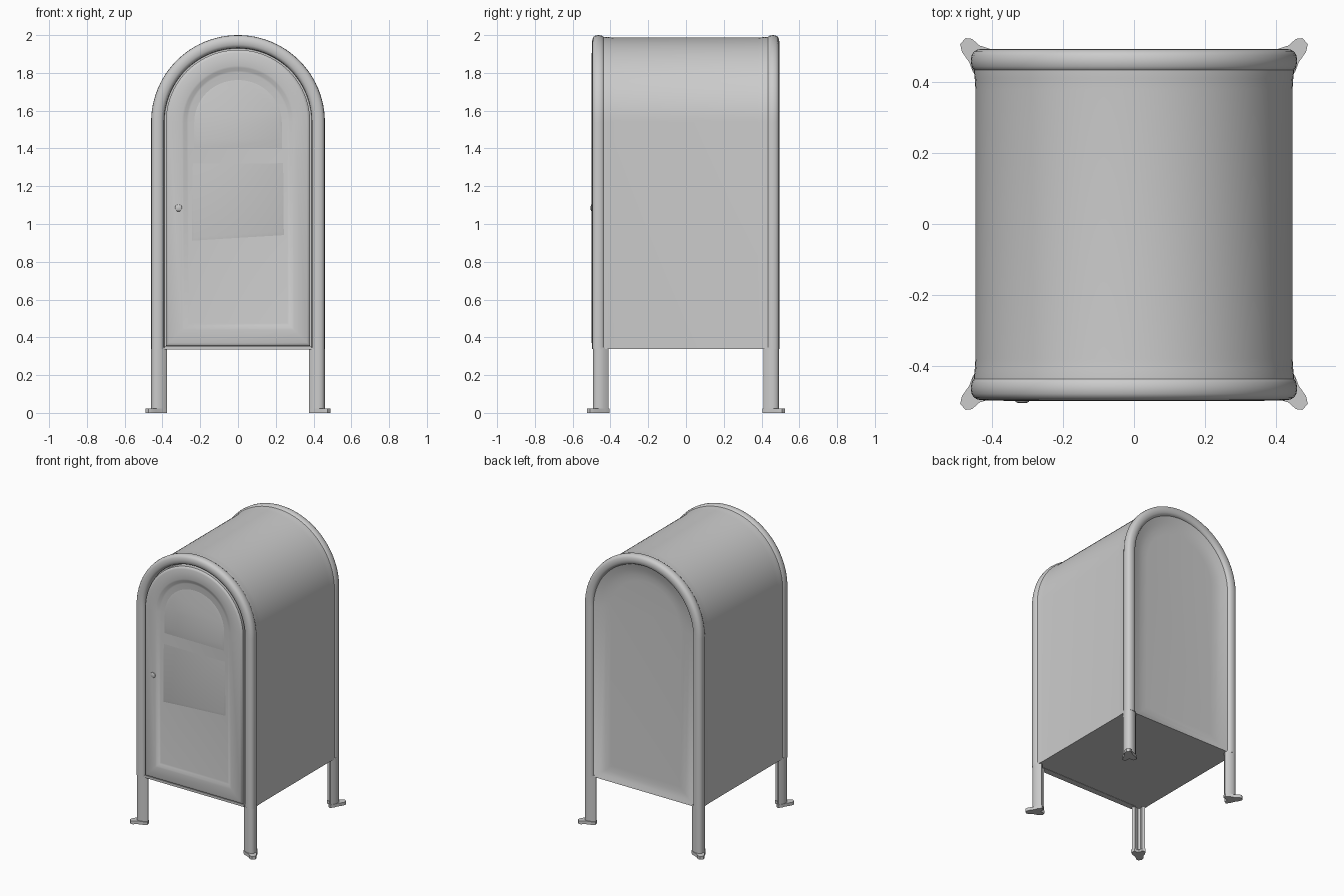
import bpy, bmesh, math

if "Cube" in bpy.data.objects:
    bpy.data.objects.remove(bpy.data.objects["Cube"])

ZC = 1.54          # height of the arch centre
FLOOR = 0.337      # underside of the box


def loft(name, rings, angle=40):
    """Skin a list of equal-length point rings and cap both ends."""
    bm = bmesh.new()
    vs = [[bm.verts.new(p) for p in r] for r in rings]
    n = len(vs[0])
    for a, b in zip(vs, vs[1:]):
        for i in range(n):
            j = (i + 1) % n
            bm.faces.new((a[i], a[j], b[j], b[i]))
    bm.faces.new(vs[0])
    bm.faces.new(vs[-1])
    bmesh.ops.recalc_face_normals(bm, faces=bm.faces)
    me = bpy.data.meshes.new(name)
    bm.to_mesh(me)
    bm.free()
    ob = bpy.data.objects.new(name, me)
    bpy.context.collection.objects.link(ob)
    bpy.ops.object.select_all(action='DESELECT')
    ob.select_set(True)
    bpy.context.view_layer.objects.active = ob
    bpy.ops.object.shade_smooth_by_angle(angle=math.radians(angle))
    return ob


def arch(hw, z0, y, seg=48):
    """Straight-sided round-topped outline; y is a number or a function of z."""
    pts = [(hw, z0)]
    for i in range(seg + 1):
        t = math.pi * i / seg
        pts.append((hw * math.cos(t), ZC + hw * math.sin(t)))
    pts.append((-hw, z0))
    return [(x, y(z) if callable(y) else y, z) for x, z in pts]


# Main box: round-topped shell, slightly flared to the frames, with a dished back panel
shell = [(0.451, -0.45), (0.451, -0.43), (0.449, -0.41), (0.447, -0.38),
         (0.447, 0.38), (0.449, 0.41), (0.451, 0.43), (0.451, 0.45)]
back = [(0.405, FLOOR, 0.478), (0.385, FLOOR + 0.01, 0.472), (0.35, FLOOR + 0.03, 0.461),
        (0.31, FLOOR + 0.06, 0.454), (0.27, FLOOR + 0.1, 0.452)]
loft("body", [arch(hw, FLOOR, y) for hw, y in shell] + [arch(*b) for b in back])


# Rounded edge frames around the front and back openings
def section():
    out = []
    for i in range(16):
        t = 2 * math.pi * i / 16
        c, s = math.cos(t), math.sin(t)
        out.append((math.copysign(abs(c) ** 0.8, c) * 0.035,
                    math.copysign(abs(s) ** 0.8, s) * 0.034))
    return out


def edge_frame(name, y):
    path = [(0.0, FLOOR)] + [(math.pi * i / 48, ZC) for i in range(49)] + [(math.pi, FLOOR)]
    rings = []
    for t, z in path:
        rings.append([((0.425 + o) * math.cos(t), y + d, z + (0.425 + o) * math.sin(t))
                      for o, d in section()])
    loft(name, rings)


edge_frame("front_edge_frame", -0.463)
edge_frame("back_edge_frame", 0.46)

# Door with a rolled rim and a recessed centre panel: (inset, y)
steps = [(0, -0.45), (0, -0.488), (0.006, -0.495), (0.016, -0.499), (0.085, -0.499),
         (0.095, -0.497), (0.11, -0.489), (0.12, -0.487)]
loft("door", [arch(0.382 - i, 0.355 + i, y) for i, y in steps])

# Soft sloping pads on the door panel, fading out towards the top
loft("door_top_pad", [
    arch(0.24, 1.38, -0.484),
    arch(0.215, 1.45, lambda z: -0.488 - 0.007 * (1.76 - z) / 0.31)], 75)
loft("door_middle_pad", [
    [(-0.25, -0.484, 0.90), (0.25, -0.484, 0.93), (0.25, -0.484, 1.36), (-0.25, -0.484, 1.36)],
    [(-0.23, -0.492, 0.93), (0.23, -0.492, 0.96), (0.24, -0.4865, 1.36), (-0.24, -0.4865, 1.36)]], 75)

# Small door catch
loft("door_catch", [[(-0.315 + r * math.cos(t * math.pi / 5), y, 1.085 + r * math.sin(t * math.pi / 5))
                     for t in range(10)]
                    for r, y in ((0.022, -0.493), (0.018, -0.502), (0.01, -0.505))])

# Sill strip under the door
pts = [(-0.445, 0.335), (-0.488, 0.335), (-0.488, 0.352), (-0.445, 0.352)]
loft("door_sill", [[(x, y, z) for y, z in pts] for x in (-0.39, 0.39)])

# Curved angle-section legs and diagonal foot plates at the four corners
leg_profile = [(0.375, 0.468), (0.395, 0.485), (0.425, 0.493), (0.445, 0.49), (0.456, 0.479),
               (0.46, 0.46), (0.455, 0.435), (0.437, 0.41), (0.42, 0.42), (0.43, 0.448),
               (0.418, 0.46), (0.385, 0.45)]
foot_profile = [(0.375, 0.475), (0.395, 0.49), (0.435, 0.503), (0.457, 0.522), (0.475, 0.524),
                (0.49, 0.507), (0.485, 0.485), (0.464, 0.455), (0.455, 0.43), (0.437, 0.405),
                (0.417, 0.415), (0.415, 0.445), (0.38, 0.45)]
for sx, xs in ((-1, "left"), (1, "right")):
    for sy, ys in ((-1, "front"), (1, "back")):
        loft(f"{ys}_{xs}_leg", [[(sx * x, sy * y, z) for x, y in leg_profile]
                                for z in (0.005, FLOOR + 0.01)])
        loft(f"{ys}_{xs}_foot", [[(sx * x, sy * y, z) for x, y in foot_profile]
                                 for z in (0.0, 0.022)])
